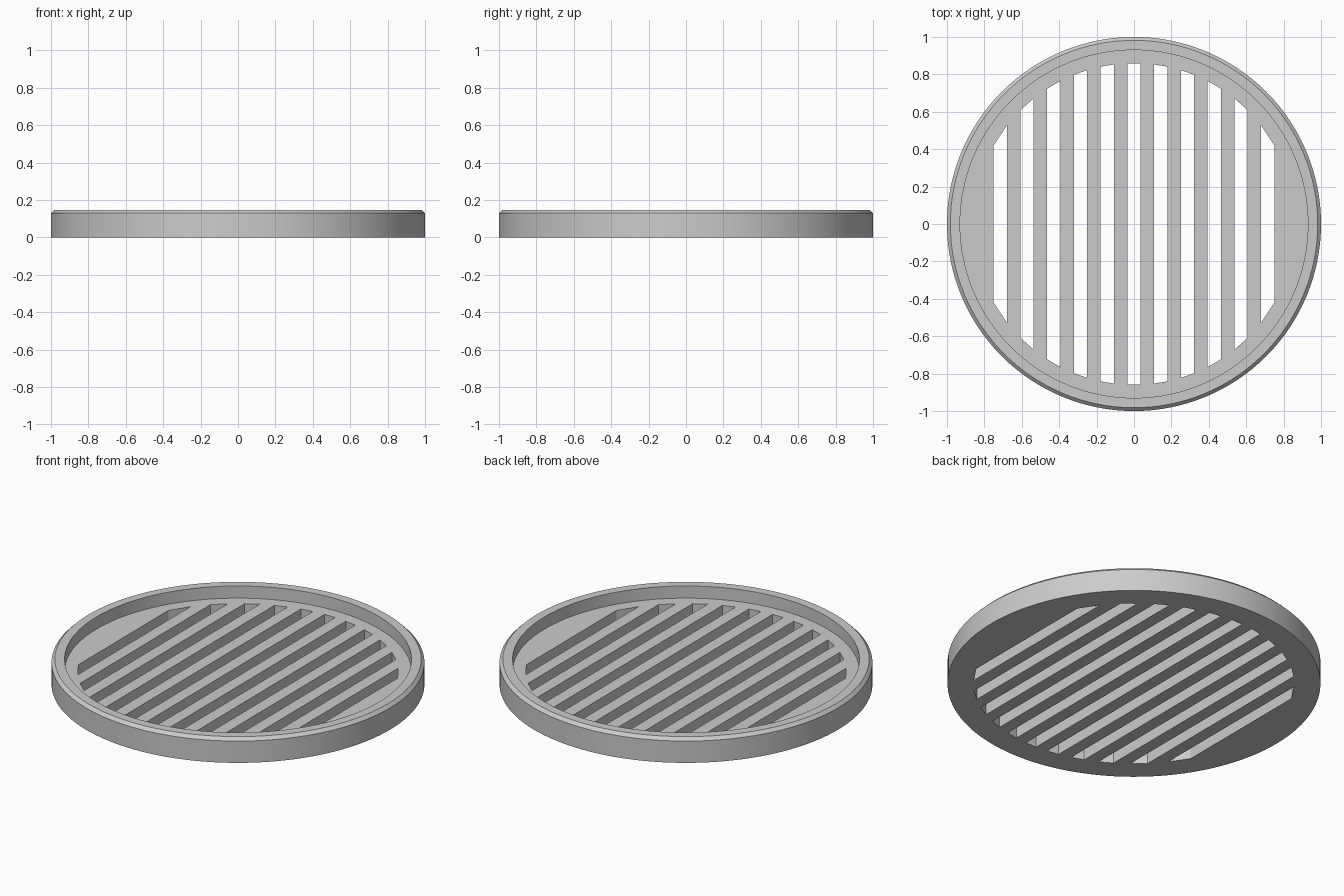
import bpy, bmesh, math
from mathutils import Vector

cube = bpy.data.objects.get("Cube")
if cube:
    bpy.data.objects.remove(cube, do_unlink=True)

HEIGHT, FLOOR = 0.147, 0.075        # rim top and grate top
CHAMFER, INNER = 0.018, 0.93        # rim bevel and inner rim radius
SLOT_R, SLOT_HALF, PITCH = 0.86, 0.035, 0.143
SEGMENTS = 128

grey = bpy.data.materials.new("light_grey")
grey.use_nodes = True
colour = (0.6, 0.6, 0.6, 1)
grey.diffuse_color = colour
grey.node_tree.nodes["Principled BSDF"].inputs["Base Color"].default_value = colour


def make_object(name, bm):
    bmesh.ops.recalc_face_normals(bm, faces=bm.faces)
    mesh = bpy.data.meshes.new(name)
    bm.to_mesh(mesh)
    bm.free()
    mesh.materials.append(grey)
    obj = bpy.data.objects.new(name, mesh)
    bpy.context.scene.collection.objects.link(obj)
    return obj


# Round tray: revolve the rim section, then close the floor and underside
bm = bmesh.new()
profile = [(1, 0), (1, HEIGHT - CHAMFER), (1 - CHAMFER, HEIGHT),
           (INNER, HEIGHT), (INNER, FLOOR)]
verts = [bm.verts.new((r, 0, z)) for r, z in profile]
edges = [bm.edges.new(pair) for pair in zip(verts, verts[1:])]
bmesh.ops.spin(bm, geom=verts + edges, cent=(0, 0, 0), axis=(0, 0, 1),
               angle=math.tau, steps=SEGMENTS, use_merge=False)
bmesh.ops.remove_doubles(bm, verts=bm.verts, dist=0.0001)
bmesh.ops.holes_fill(bm, edges=[e for e in bm.edges if e.is_boundary], sides=0)
grate = make_object("drain_grate", bm)

# Slot cutters: straight sides, ends following the circle as chords
bm = bmesh.new()
for i in range(-5, 6):
    x0, x1 = i * PITCH - SLOT_HALF, i * PITCH + SLOT_HALF
    y0, y1 = (math.sqrt(SLOT_R ** 2 - x * x) for x in (x0, x1))
    outline = [(x0, -y0), (x1, -y1), (x1, y1), (x0, y0)]
    face = bm.faces.new([bm.verts.new((x, y, -0.1)) for x, y in outline])
    top = bmesh.ops.extrude_face_region(bm, geom=[face])["geom"]
    bmesh.ops.translate(bm, vec=Vector((0, 0, 0.4)),
                        verts=[v for v in top if isinstance(v, bmesh.types.BMVert)])
cutter = make_object("slot_cutter", bm)
cutter.hide_render = True

# Cut the slots and finish the shading
cut = grate.modifiers.new("slots", "BOOLEAN")
cut.operation = "DIFFERENCE"
cut.solver = "EXACT"
cut.object = cutter
for obj in bpy.context.selected_objects:
    obj.select_set(False)
grate.select_set(True)
bpy.context.view_layer.objects.active = grate
bpy.ops.object.modifier_apply(modifier=cut.name)
bpy.data.objects.remove(cutter, do_unlink=True)
bpy.ops.object.shade_smooth_by_angle(angle=math.radians(30))
